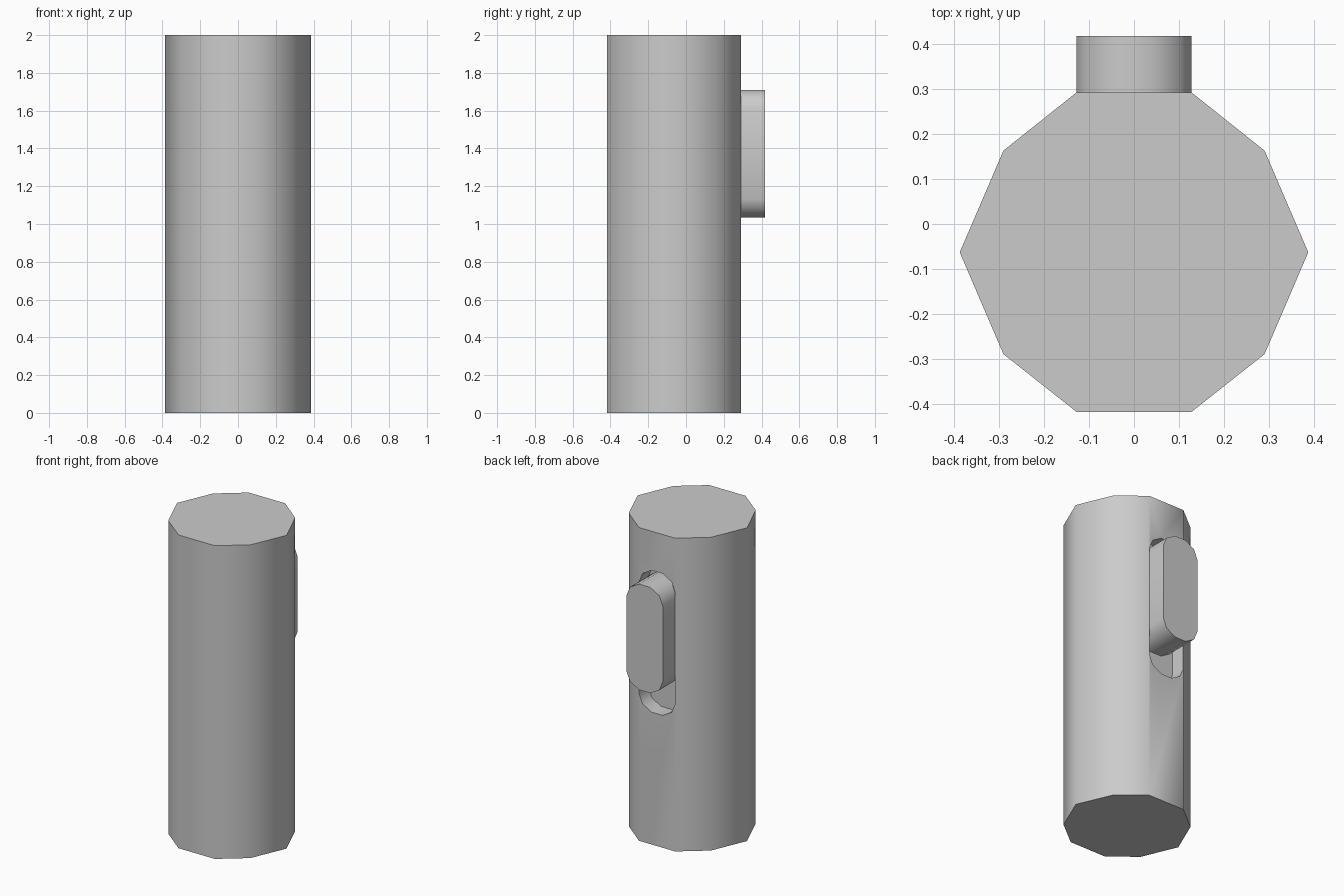
import bpy, bmesh, math
from mathutils import Vector

if "Cube" in bpy.data.objects:
    bpy.data.objects.remove(bpy.data.objects["Cube"])


def prism(name, profile, extrude):
    """Closed solid made by sweeping a flat outline along a vector."""
    bm = bmesh.new()
    face = bm.faces.new([bm.verts.new(p) for p in profile])
    res = bmesh.ops.extrude_face_region(bm, geom=[face])
    verts = [v for v in res["geom"] if isinstance(v, bmesh.types.BMVert)]
    bmesh.ops.translate(bm, verts=verts, vec=Vector(extrude))
    bmesh.ops.recalc_face_normals(bm, faces=bm.faces)
    mesh = bpy.data.meshes.new(name)
    bm.to_mesh(mesh)
    bm.free()
    obj = bpy.data.objects.new(name, mesh)
    bpy.context.collection.objects.link(obj)
    return obj


def pill(half_width, z_low, z_high, end, y):
    """Upright outline with rounded ends of five segments each."""
    pts = []
    for z, start in ((z_high - end, 0), (z_low + end, math.pi)):
        for i in range(6):
            a = start + math.pi * i / 5
            # divide by sin(72) so the flat end reaches the full height
            pts.append((half_width * math.cos(a), y,
                        z + end * math.sin(a) / math.sin(math.radians(72))))
    return pts


def smooth(obj, degrees):
    bpy.ops.object.select_all(action='DESELECT')
    obj.select_set(True)
    bpy.context.view_layer.objects.active = obj
    bpy.ops.object.shade_smooth_by_angle(angle=math.radians(degrees))


# ten-sided body
half = [(0.128, -0.417), (0.29, -0.289), (0.387, -0.063), (0.29, 0.163), (0.128, 0.292)]
outline = half + [(-x, y) for x, y in reversed(half)]
body = prism("body", [(x, y, 0) for x, y in outline], (0, 0, 2))

# slot sunk into the back of the body
FLOOR = 0.195
cutter = prism("slot_cutter", pill(0.127, 0.845, 1.75, 0.095, FLOOR), (0, 0.3, 0))
cutter.hide_render = True
mod = body.modifiers.new("slot", 'BOOLEAN')
mod.operation = 'DIFFERENCE'
mod.solver = 'EXACT'
mod.object = cutter
bpy.context.view_layer.objects.active = body
bpy.ops.object.modifier_apply(modifier=mod.name)
bpy.data.objects.remove(cutter)
smooth(body, 60)

# sliding button at the upper end of the slot
button = prism("slide_button", pill(0.128, 1.035, 1.71, 0.095, FLOOR - 0.005),
               (0, 0.417 - FLOOR + 0.005, 0))
smooth(button, 60)
